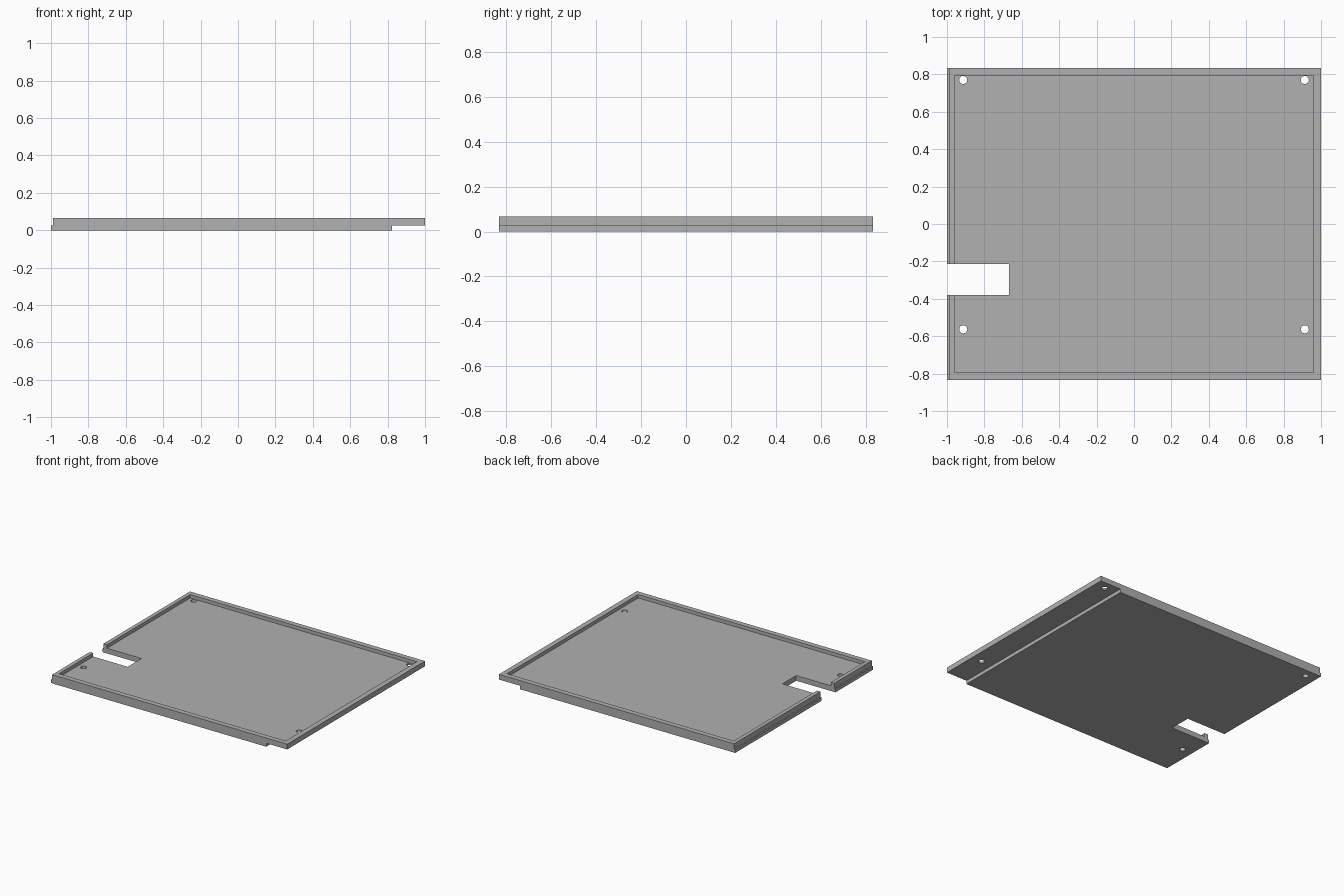
import bpy
import bmesh

cube = bpy.data.objects.get("Cube")
if cube:
    bpy.data.objects.remove(cube, do_unlink=True)

grey = bpy.data.materials.new("mid grey")
grey.use_nodes = True
colour = (0.44, 0.44, 0.44, 1)
grey.diffuse_color = colour
grey.node_tree.nodes["Principled BSDF"].inputs["Base Color"].default_value = colour

DEPTH = 0.8333   # half size along y
STEP = 0.0267    # height of the lap joint
FLOOR = 0.04     # top of the tray floor
TOP = 0.0667     # top of the rim
RIM = 0.04


def finish(name, bm):
    bmesh.ops.recalc_face_normals(bm, faces=bm.faces)
    mesh = bpy.data.meshes.new(name)
    bm.to_mesh(mesh)
    bm.free()
    mesh.materials.append(grey)
    obj = bpy.data.objects.new(name, mesh)
    bpy.context.collection.objects.link(obj)
    return obj


def box(name, x, y, z):
    bm = bmesh.new()
    bmesh.ops.create_cube(bm, size=1)
    for v in bm.verts:
        for i, (lo, hi) in enumerate((x, y, z)):
            v.co[i] = hi if v.co[i] > 0 else lo
    return finish(name, bm)


def cylinder(name, x, y, radius):
    bm = bmesh.new()
    bmesh.ops.create_cone(bm, cap_ends=True, segments=32, radius1=radius,
                          radius2=radius, depth=0.4)
    for v in bm.verts:
        v.co.x += x
        v.co.y += y
    return finish(name, bm)


def cut(target, cutter):
    mod = target.modifiers.new("cut", 'BOOLEAN')
    mod.operation = 'DIFFERENCE'
    mod.solver = 'EXACT'
    mod.object = cutter
    bpy.context.view_layer.objects.active = target
    bpy.ops.object.modifier_apply(modifier=mod.name)
    bpy.data.objects.remove(cutter, do_unlink=True)


# Tray body: stepped side profile extruded front to back
profile = [(-1, 0), (0.823, 0), (0.823, STEP), (1, STEP),
           (1, TOP), (-0.99, TOP), (-0.99, STEP), (-1, STEP)]
bm = bmesh.new()
face = bm.faces.new([bm.verts.new((x, -DEPTH, z)) for x, z in profile])
extruded = bmesh.ops.extrude_face_region(bm, geom=[face])["geom"]
for v in extruded:
    if isinstance(v, bmesh.types.BMVert):
        v.co.y = DEPTH
tray = finish("tray", bm)

# Shallow recess inside the rim
inner_x, inner_y = 1 - RIM, DEPTH - RIM
cut(tray, box("recess_cutter", (-inner_x, inner_x), (-inner_y, inner_y), (FLOOR, 0.2)))

# Cable notch in the right side
cut(tray, box("notch_cutter", (-1.2, -0.667), (-0.38, -0.213), (-0.1, 0.2)))

# Screw holes
for x in (-0.913, 0.913):
    for y in (-0.563, 0.77):
        cut(tray, cylinder("hole_cutter", x, y, 0.0215))
